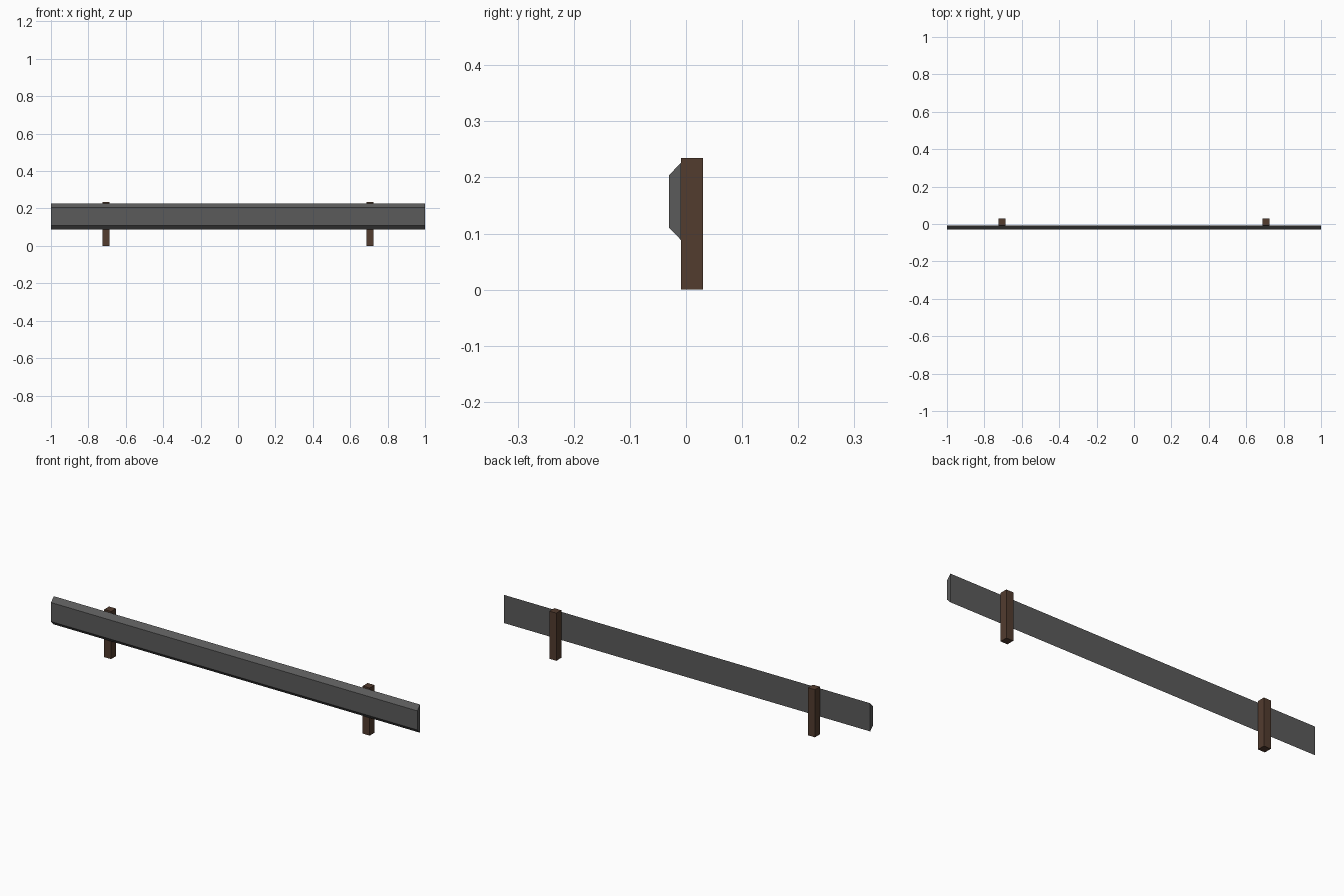
import bpy, bmesh

if "Cube" in bpy.data.objects:
    bpy.data.objects.remove(bpy.data.objects["Cube"])


def material(name, color):
    m = bpy.data.materials.new(name)
    m.diffuse_color = (*color, 1.0)
    m.use_nodes = True
    m.node_tree.nodes["Principled BSDF"].inputs["Base Color"].default_value = m.diffuse_color
    return m


def prism(name, profile, x0, x1, mat):
    """Extrude a closed (y, z) profile along x."""
    bm = bmesh.new()
    face = bm.faces.new([bm.verts.new((x0, y, z)) for y, z in profile])
    ext = bmesh.ops.extrude_face_region(bm, geom=[face])
    verts = [g for g in ext["geom"] if isinstance(g, bmesh.types.BMVert)]
    bmesh.ops.translate(bm, verts=verts, vec=(x1 - x0, 0, 0))
    bmesh.ops.recalc_face_normals(bm, faces=bm.faces)
    me = bpy.data.meshes.new(name)
    bm.to_mesh(me)
    bm.free()
    me.materials.append(mat)
    ob = bpy.data.objects.new(name, me)
    bpy.context.collection.objects.link(ob)
    return ob


grey = material("dark grey metal", (0.105, 0.105, 0.105))
brown = material("dark brown wood", (0.085, 0.045, 0.028))

# Long rail with chamfered front
prism("rail", [(-0.0085, 0.088), (-0.0085, 0.227), (-0.030, 0.204), (-0.030, 0.110)],
      -1.0, 1.0, grey)

# Two square posts behind the rail
for side, label in ((-1, "left"), (1, "right")):
    c = side * 0.706
    prism(label + "_post", [(-0.0085, 0), (0.030, 0), (0.030, 0.235), (-0.0085, 0.235)],
          c - 0.019, c + 0.019, brown)
